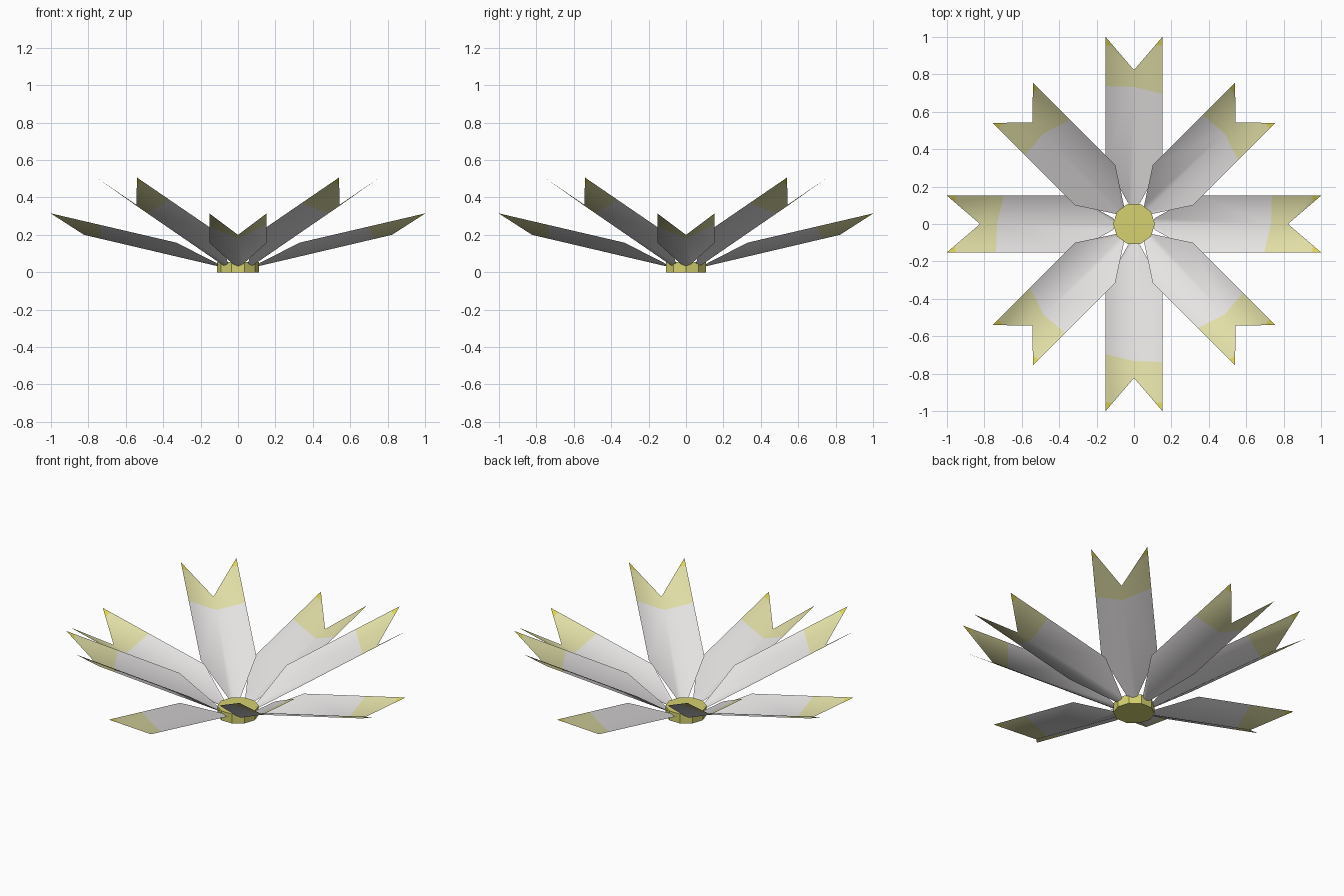
import bpy, bmesh, math
from mathutils import Vector

if "Cube" in bpy.data.objects:
    bpy.data.objects.remove(bpy.data.objects["Cube"])


def material(name, rgb):
    m = bpy.data.materials.new(name)
    m.diffuse_color = (*rgb, 1)
    m.use_nodes = True
    m.node_tree.nodes["Principled BSDF"].inputs["Base Color"].default_value = m.diffuse_color
    return m


WHITE = material("petal_white", (0.79, 0.765, 0.765))
PALE = material("pale_yellow", (0.75, 0.73, 0.38))
BRIGHT = material("bright_yellow", (0.72, 0.65, 0.09))
HUB = material("hub_yellow", (0.66, 0.64, 0.16))

# Half petal outline: (along, across, lift); mirrored across the fold
FOLD = [(0, 0, 0), (0.745, 0, 0)]
EDGE = [(0.945, 0.153, 0.071), (0.254, 0.153, 0.072), (0.015, 0.03, 0.013)]


def petal(name, angle, tilt):
    bm = bmesh.new()
    fold = [bm.verts.new(p) for p in FOLD]
    for side in (1, -1):
        edge = [bm.verts.new((u, v * side, w)) for u, v, w in EDGE]
        ring = fold + edge
        bm.faces.new(ring if side == 1 else ring[::-1])
    # cut the slanted yellow band and the bright tips
    for co, no in (((0.652, 0, 0), (1, -0.14, 0)), ((0.895, 0, 0), (1, 0, 0))):
        bmesh.ops.bisect_plane(bm, geom=bm.verts[:] + bm.edges[:] + bm.faces[:],
                               plane_co=co, plane_no=no)
    for f in bm.faces:
        c = f.calc_center_median()
        f.smooth = True
        if c.x > 0.895:
            f.material_index = 2
        elif (c - Vector((0.652, 0, 0))).dot(Vector((1, -0.14, 0))) > 0:
            f.material_index = 1
    me = bpy.data.meshes.new(name)
    bm.to_mesh(me)
    bm.free()
    for m in (WHITE, PALE, BRIGHT):
        me.materials.append(m)
    ob = bpy.data.objects.new(name, me)
    bpy.context.collection.objects.link(ob)
    ob.rotation_euler = (0, -tilt, angle)
    ob.location = (0.098 * math.cos(angle), 0.098 * math.sin(angle), 0.03)


# Alternating low and raised petals
for i in range(8):
    low = i % 2 == 0
    petal(f"{'low' if low else 'raised'}_petal_{i + 1}", i * math.pi / 4,
          math.radians(13.2 if low else 25.9))

# Ten-sided flower centre
bpy.ops.mesh.primitive_cylinder_add(vertices=10, radius=0.112, depth=0.056,
                                    location=(0, 0, 0.028),
                                    rotation=(0, 0, math.pi / 2))
hub = bpy.context.object
hub.name = "flower_centre"
hub.data.materials.append(HUB)
